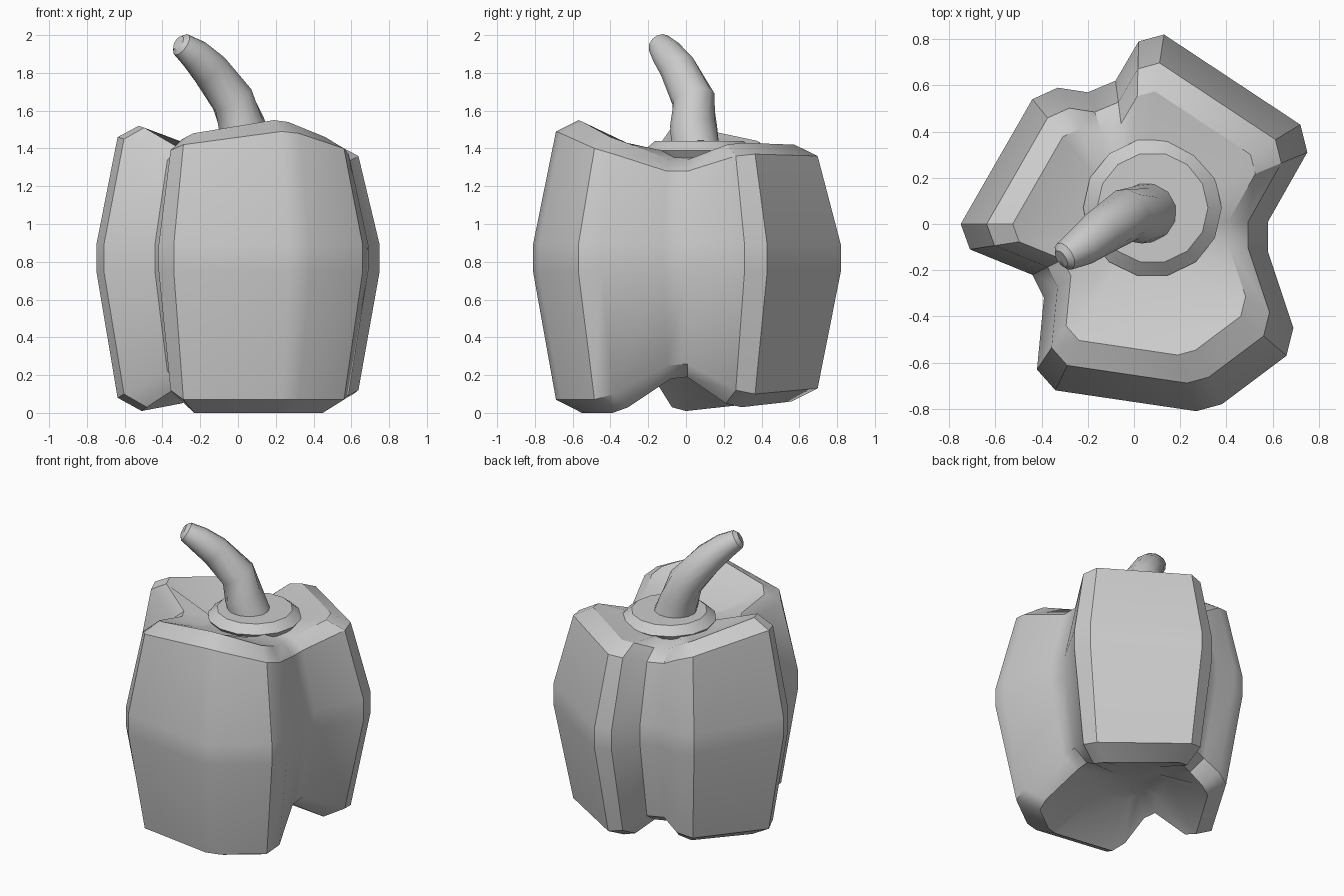
import bpy, bmesh, math
from mathutils import Vector

cube = bpy.data.objects.get("Cube")
if cube:
    bpy.data.objects.remove(cube)

GREY = (0.6, 0.6, 0.6, 1)
mat = bpy.data.materials.new("plain grey")
mat.use_nodes = True
mat.diffuse_color = GREY
mat.node_tree.nodes["Principled BSDF"].inputs["Base Color"].default_value = GREY


def loft(name, rings, angle):
    """Skin a stack of closed rings and cap both ends."""
    bm = bmesh.new()
    loops = [[bm.verts.new(p) for p in ring] for ring in rings]
    count = len(loops[0])
    for low, high in zip(loops, loops[1:]):
        for i in range(count):
            j = (i + 1) % count
            bm.faces.new((low[i], low[j], high[j], high[i]))
    for end in (loops[0], loops[-1]):
        centre = bm.verts.new(sum((v.co for v in end), Vector()) / count)
        for i in range(count):
            bm.faces.new((end[i], end[(i + 1) % count], centre))
    bmesh.ops.recalc_face_normals(bm, faces=bm.faces)
    mesh = bpy.data.meshes.new(name)
    bm.to_mesh(mesh)
    bm.free()
    mesh.materials.append(mat)
    obj = bpy.data.objects.new(name, mesh)
    bpy.context.collection.objects.link(obj)
    bpy.ops.object.select_all(action='DESELECT')
    obj.select_set(True)
    bpy.context.view_layer.objects.active = obj
    bpy.ops.object.shade_smooth_by_angle(angle=math.radians(angle))
    return obj


def circle(centre, radius, direction=Vector((0, 0, 1)), sides=12):
    turn = direction.to_track_quat('Z', 'Y')
    steps = [math.tau * i / sides for i in range(sides)]
    return [Vector(centre) + turn @ Vector((radius * math.cos(a), radius * math.sin(a), 0))
            for a in steps]


# Lobed body: widest outline, with the height of each wall's top and bottom edge
outline = [
    # front lobe
    (-.42, -.63, 1.39, .12), (-.34, -.72, 1.42, .07), (.27, -.81, 1.49, .07),
    (.38, -.78, 1.48, .07), (.66, -.57, 1.4, .07), (.69, -.45, 1.37, .1),
    # left valley
    (.58, -.12, 1.28, .25), (.58, .01, 1.28, .26),
    # back left lobe
    (.75, .31, 1.36, .12), (.72, .43, 1.37, .1), (.13, .82, 1.36, .13), (.02, .79, 1.35, .15),
    # back valley
    (-.08, .62, 1.29, .22), (-.2, .57, 1.29, .22),
    # right lobe
    (-.33, .59, 1.35, .15), (-.44, .54, 1.38, .12), (-.75, 0, 1.46, .08), (-.71, -.11, 1.45, .1),
    # front right valley
    (-.44, -.22, 1.34, .22), (-.39, -.32, 1.34, .2),
]


def body_ring(scale, height):
    return [(x * scale, y * scale, height(top, low)) for x, y, top, low in outline]


loft("pepper_body", [
    body_ring(.3, lambda top, low: .2),
    body_ring(.68, lambda top, low: low - .07),
    body_ring(.85, lambda top, low: low),
    body_ring(1, lambda top, low: .75),
    body_ring(1, lambda top, low: .89),
    body_ring(.85, lambda top, low: top),
    body_ring(.7, lambda top, low: top + .06),
    body_ring(.33, lambda top, low: 1.37),
], 34)

# Collar under the stem
loft("stem_collar", [circle((.08, .07, z), r, sides=14)
                     for z, r in ((1.31, .24), (1.39, .3), (1.44, .24))], 30)

# Bent, tapering stem with a bevelled tip
path = [Vector(p) for p in ((.06, .05, 1.4), (.02, .04, 1.52), (-.03, .04, 1.66),
                            (-.15, -.04, 1.82), (-.23, -.1, 1.9), (-.3, -.14, 1.95),
                            (-.315, -.15, 1.96))]
radii = (.13, .125, .115, .1, .085, .065, .04)
last = len(path) - 1
loft("stem", [circle(p, r, path[min(i + 1, last)] - path[max(i - 1, 0)])
              for i, (p, r) in enumerate(zip(path, radii))], 35)
